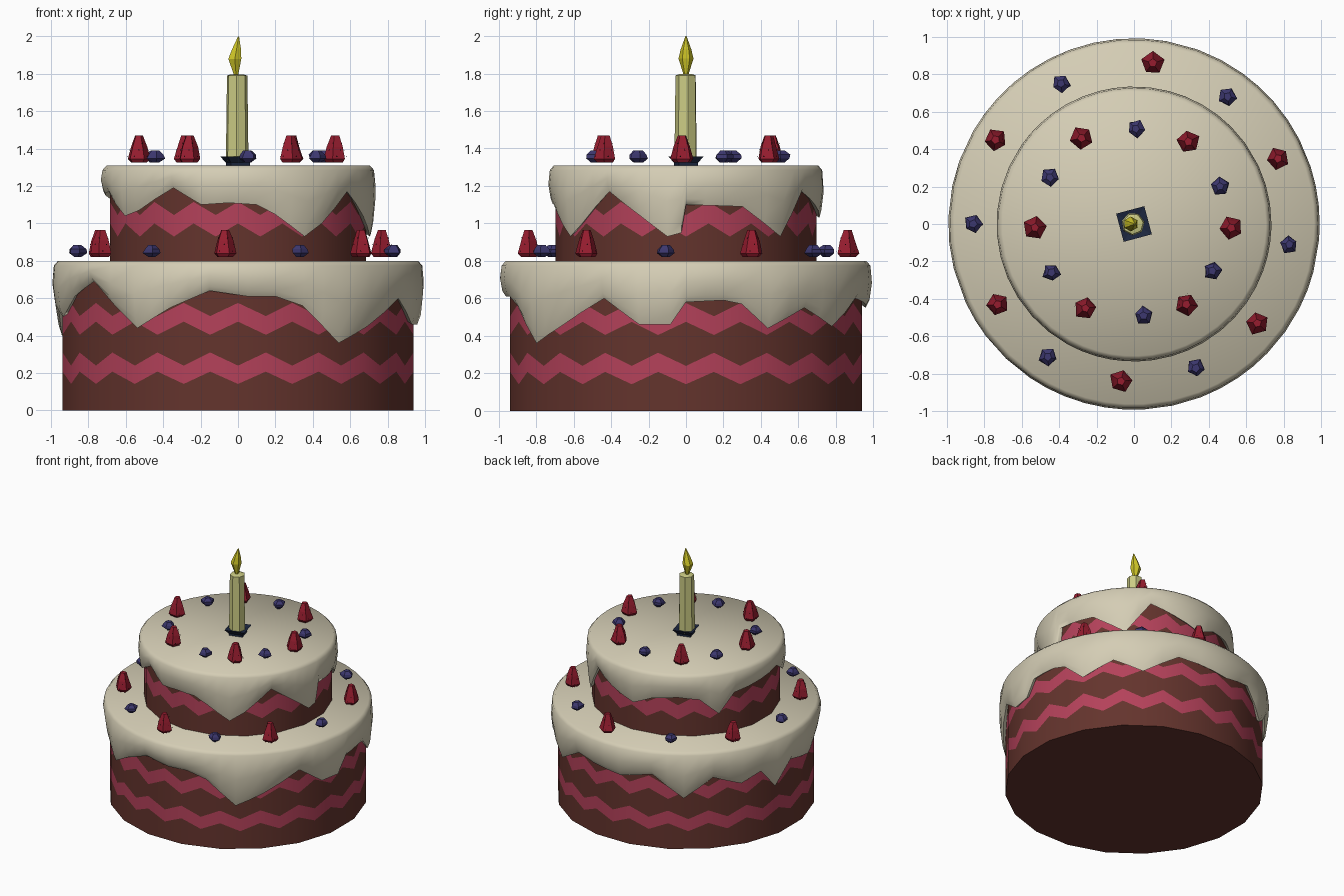
import bpy, bmesh, math, random
from mathutils import Vector

if "Cube" in bpy.data.objects:
    bpy.data.objects.remove(bpy.data.objects["Cube"])

random.seed(4)


def mat(name, r, g, b):
    m = bpy.data.materials.new(name)
    m.diffuse_color = (r, g, b, 1)
    m.use_nodes = True
    m.node_tree.nodes["Principled BSDF"].inputs["Base Color"].default_value = m.diffuse_color
    return m


CHOC = mat("chocolate", .127, .034, .026)
PINK = mat("pink_cream", .456, .053, .102)
ICING = mat("icing", .66, .61, .46)
RED = mat("strawberry", .305, .012, .028)
SEED = mat("seed", .03, .01, .01)
BLUE = mat("blueberry", .045, .038, .156)
WAX = mat("wax", .6, .6, .23)
FIRE = mat("flame", .62, .56, .02)
NAVY = mat("holder", .012, .02, .05)


def finish(name, bm, mats, smooth=None):
    bmesh.ops.recalc_face_normals(bm, faces=bm.faces)
    me = bpy.data.meshes.new(name)
    bm.to_mesh(me)
    bm.free()
    for m in mats:
        me.materials.append(m)
    ob = bpy.data.objects.new(name, me)
    bpy.context.collection.objects.link(ob)
    if smooth:
        bpy.context.view_layer.objects.active = ob
        ob.select_set(True)
        bpy.ops.object.shade_smooth_by_angle(angle=math.radians(smooth))
        ob.select_set(False)
    return ob


def skin(bm, rings, pink_rows=()):
    """Bridge rings of points and cap both ends."""
    vs = [[bm.verts.new(p) for p in ring] for ring in rings]
    n = len(vs[0])
    for k in range(len(vs) - 1):
        for i in range(n):
            j = (i + 1) % n
            f = bm.faces.new((vs[k][i], vs[k][j], vs[k + 1][j], vs[k + 1][i]))
            f.material_index = 1 if k in pink_rows else 0
    bm.faces.new(vs[0][::-1])
    bm.faces.new(vs[-1])


def polar(r, deg, z):
    a = math.radians(deg)
    return Vector((r * math.cos(a), r * math.sin(a), z))


# sponge tiers: faceted drum with zigzag cream bands set into the wall
def tier(name, r, sides, levels, pink_rows):
    n = sides * 2
    rings = []
    for z, amp in levels:
        ring = []
        for i in range(n):
            rr = r if i % 2 else r * math.cos(math.pi / sides)
            ring.append(polar(rr, 360 * i / n, z + (amp if i % 2 else -amp)))
        rings.append(ring)
    bm = bmesh.new()
    skin(bm, rings, pink_rows)
    finish(name, bm, [CHOC, PINK], 30)


tier("lower_sponge", .95, 20, [(0, 0), (.175, .033), (.275, .035),
     (.44, -.035), (.54, -.035), (.78, 0)], (1, 3))
tier("upper_sponge", .695, 18, [(.78, 0), (.965, .035), (1.08, .035), (1.29, 0)], (1,))


# icing: flat lid, rounded rim, skirt ending in drips (angle, lower edge)
def icing(name, r, r_in, top, drips):
    cols = []
    for (a, z), (b, w) in zip(drips, drips[1:] + [(drips[0][0] + 360, drips[0][1])]):
        n = max(1, math.ceil((b - a) / 11))
        cols += [(a + (b - a) * i / n, z + (w - z) * i / n) for i in range(n)]
    rings = [[], [], [], [], [], []]
    for a, z in cols:
        drop = top - z
        rings[0].append(polar(r_in - .02, a, z + .03))
        rings[1].append(polar(r_in + .022, a, z))
        rings[2].append(polar(r - .012, a, z + .15 * drop))
        rings[3].append(polar(r, a, top - .5 * drop))
        rings[4].append(polar(r - .008, a, top - .025))
        rings[5].append(polar(r - .03, a, top))
    bm = bmesh.new()
    skin(bm, rings)
    finish(name, bm, [ICING], 50)


icing("lower_icing", .993, .94, .80, [
    (0, .58), (12, .59), (18, .57), (27, .44), (41, .55), (54, .45), (70, .6),
    (80, .58), (95, .55), (110, .6), (124, .42), (137, .58), (150, .5),
    (160, .56), (168, .4), (178, .56), (194, .5), (205, .61), (217, .69),
    (236, .44), (248, .55), (261, .64), (273, .61), (282, .61), (291, .56),
    (304, .36), (316, .45), (333, .6), (345, .46), (355, .46)])
icing("upper_icing", .735, .69, 1.31, [
    (0, 1.1), (25, 1.09), (36, 1.0), (45, .93), (60, 1.17), (75, 1.1),
    (92, 1.03), (105, 1.1), (120, 1.12), (133, 1.1), (145, .97), (155, 1.12),
    (175, 1.15), (194, 1.17), (212, 1.04), (222, 1.07), (241, 1.19),
    (254, 1.1), (266, 1.11), (278, 1.1), (286, 1.05), (300, .93), (309, 1.0),
    (325, 1.17), (340, 1.04), (352, .93), (358, .95)])


# lathe of a few sides for fruit and candle pieces
def lathe(bm, x, y, z, profile, sides, turn=0, jitter=0):
    rings = []
    for r, h in profile:
        rings.append([polar(r * random.uniform(1 - jitter, 1 + jitter),
                            turn + 360 * i / sides, h) + Vector((x, y, z))
                      for i in range(sides)])
    skin(bm, rings)


def strawberry(name, x, y, z):
    turn = random.uniform(0, 72)
    prof = [(.045, 0), (.062, .02), (.045, .085), (.023, .145)]
    bm = bmesh.new()
    lathe(bm, x, y, z, prof, 5, turn, .08)
    # seeds: tiny flat specks just off the skin
    for h, r in ((.03, .06), (.065, .052), (.1, .042)):
        for i in range(5):
            a = turn + 72 * i + h * 700
            p = [polar(r, a - 4, h), polar(r, a + 4, h), polar(r, a, h + .009)]
            f = bm.faces.new([bm.verts.new(q + Vector((x, y, z))) for q in p])
            f.material_index = 1
    finish(name, bm, [RED, SEED])


def blueberry(name, x, y, z):
    bm = bmesh.new()
    lathe(bm, x, y, z, [(.02, 0), (.048, .022), (.046, .042), (.022, .064)],
          5, random.uniform(0, 72), .15)
    finish(name, bm, [BLUE])


fruit = [
    ("lower", .82,
     [(.10, .86), (-.74, .45), (.77, .35), (-.73, -.43), (.66, -.53), (-.07, -.84)],
     [(-.39, .75), (.5, .68), (-.86, 0), (.83, -.11), (-.46, -.71), (.33, -.77)]),
    ("upper", 1.325,
     [(-.28, .46), (.29, .44), (.52, -.02), (.28, -.43), (-.26, -.45), (-.53, -.02)],
     [(.01, .51), (-.45, .25), (.46, .2), (.42, -.25), (.05, -.49), (-.44, -.26)])]
for level, z, reds, blues in fruit:
    for i, (x, y) in enumerate(reds):
        strawberry(f"{level}_strawberry_{i + 1}", x, y, z)
    for i, (x, y) in enumerate(blues):
        blueberry(f"{level}_blueberry_{i + 1}", x, y, z)

# candle holder, candle and flame
bm = bmesh.new()
lathe(bm, 0, 0, 0, [(.075, 1.305), (.075, 1.325), (.11, 1.358), (.06, 1.35)], 4, 60)
finish("candle_holder", bm, [NAVY])
bm = bmesh.new()
lathe(bm, -.005, 0, 0, [(.062, 1.335), (.056, 1.79), (.035, 1.797)], 7, 10)
finish("candle", bm, [WAX], 30)
bm = bmesh.new()
path = [(-.01, .012, 1.79), (-.017, .04, 1.88), (-.008, .028, 1.93), (.003, .003, 2.0)]
skin(bm, [[polar(r, 60 * i + 30, z) + Vector((x, 0, 0)) for i in range(6)]
          for x, r, z in path])
finish("flame", bm, [FIRE])
